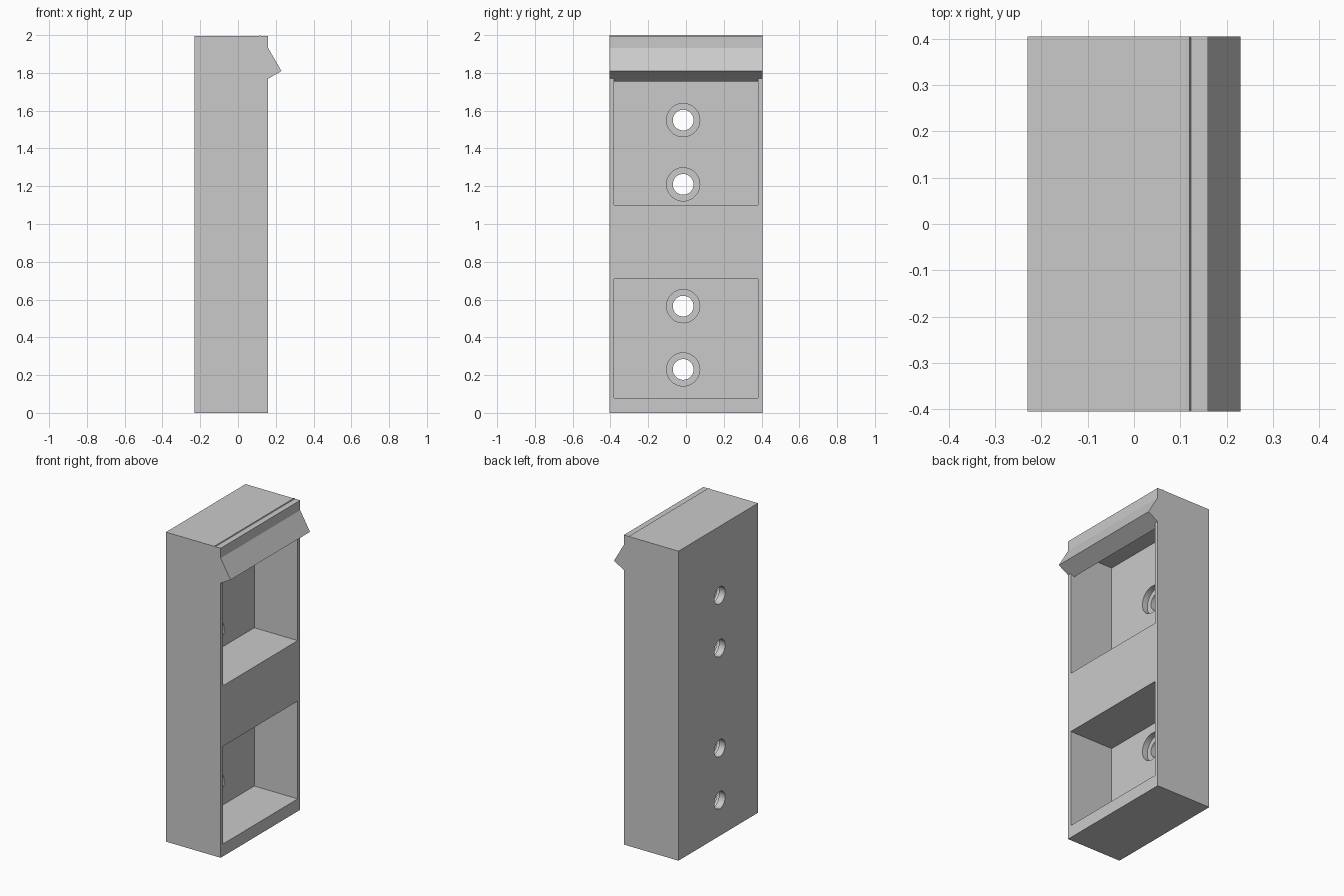
import bpy, bmesh, math
from mathutils import Matrix, Vector

if "Cube" in bpy.data.objects:
    bpy.data.objects.remove(bpy.data.objects["Cube"])

grey = bpy.data.materials.new("light grey")
grey.diffuse_color = (0.59, 0.59, 0.59, 1)
grey.use_nodes = True
grey.node_tree.nodes["Principled BSDF"].inputs["Base Color"].default_value = grey.diffuse_color


def add_object(name, bm):
    bmesh.ops.recalc_face_normals(bm, faces=bm.faces)
    mesh = bpy.data.meshes.new(name)
    bm.to_mesh(mesh)
    bm.free()
    mesh.materials.append(grey)
    obj = bpy.data.objects.new(name, mesh)
    bpy.context.collection.objects.link(obj)
    return obj


def box(name, x0, x1, y0, y1, z0, z1):
    bm = bmesh.new()
    size = Matrix.Diagonal((x1 - x0, y1 - y0, z1 - z0, 1))
    mid = Matrix.Translation(((x0 + x1) / 2, (y0 + y1) / 2, (z0 + z1) / 2))
    bmesh.ops.create_cube(bm, size=1, matrix=mid @ size)
    return add_object(name, bm)


def x_cylinder(name, x0, x1, y, z, radius):
    bm = bmesh.new()
    place = Matrix.Translation(((x0 + x1) / 2, y, z)) @ Matrix.Rotation(math.pi / 2, 4, 'Y')
    bmesh.ops.create_cone(bm, cap_ends=True, segments=40, radius1=radius,
                          radius2=radius, depth=x1 - x0, matrix=place)
    return add_object(name, bm)


def combine(target, tool, operation):
    mod = target.modifiers.new(tool.name, 'BOOLEAN')
    mod.object, mod.operation, mod.solver = tool, operation, 'EXACT'
    bpy.context.view_layer.update()
    result = bpy.data.meshes.new_from_object(
        target.evaluated_get(bpy.context.evaluated_depsgraph_get()))
    target.modifiers.clear()
    target.data = result
    bpy.data.objects.remove(tool)


HALF = 0.405      # half width of the bracket
FRONT = 0.16      # open side
FLOOR = -0.15     # pocket floor

# main block
body = box("bracket_body", -0.23, FRONT, -HALF, HALF, 0, 1.995)

# two open pockets
for z0, z1 in ((0.08, 0.71), (1.10, 1.92)):
    combine(body, box("pocket", FLOOR, FRONT + 0.1, -0.38, 0.38, z0, z1), 'DIFFERENCE')

# screw holes with counterbores
for z in (0.23, 0.565, 1.21, 1.55):
    combine(body, x_cylinder("counterbore", FLOOR - 0.037, FLOOR + 0.05, -0.015, z, 0.088), 'DIFFERENCE')
    combine(body, x_cylinder("screw_hole", -0.3, FLOOR + 0.05, -0.015, z, 0.055), 'DIFFERENCE')

# tilted hook bar across the top edge
bm = bmesh.new()
profile = [(0.23, 1.81), (0.12, 2.0), (0.025, 1.945), (0.135, 1.755)]
face = bm.faces.new([bm.verts.new((x, -HALF, z)) for x, z in profile])
ext = bmesh.ops.extrude_face_region(bm, geom=[face])
bmesh.ops.translate(bm, vec=Vector((0, 2 * HALF, 0)),
                    verts=[g for g in ext["geom"] if isinstance(g, bmesh.types.BMVert)])
combine(body, add_object("hook_bar", bm), 'UNION')
